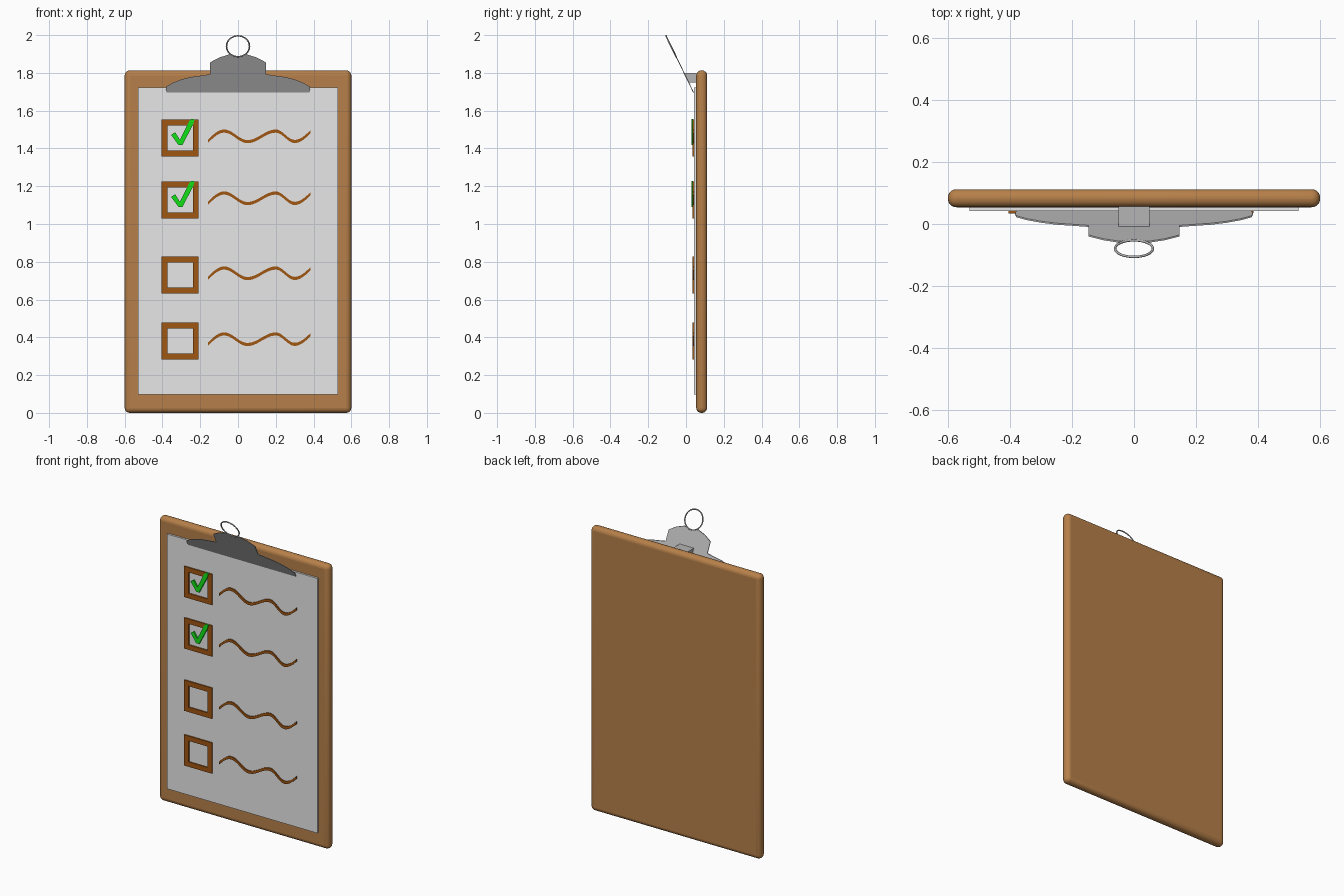
import bpy, bmesh, math

if "Cube" in bpy.data.objects:
    bpy.data.objects.remove(bpy.data.objects["Cube"])


def material(name, rgb):
    m = bpy.data.materials.new(name)
    m.diffuse_color = (*rgb, 1)
    m.use_nodes = True
    m.node_tree.nodes["Principled BSDF"].inputs["Base Color"].default_value = m.diffuse_color
    return m


WOOD = material("wood brown", (0.47, 0.215, 0.067))
PAPER = material("paper white", (0.8, 0.8, 0.8))
METAL = material("clip grey", (0.46, 0.46, 0.46))
INK = material("ink brown", (0.35, 0.092, 0.006))
GREEN = material("tick green", (0.006, 0.74, 0.008))


def prism(name, loop, front, back, mat):
    """Extrude an x-z outline between y = front(z) and y = back(z)."""
    f = front if callable(front) else (lambda z: front)
    b = back if callable(back) else (lambda z: back)
    bm = bmesh.new()
    va = [bm.verts.new((x, f(z), z)) for x, z in loop]
    vb = [bm.verts.new((x, b(z), z)) for x, z in loop]
    bm.faces.new(va)
    bm.faces.new(vb[::-1])
    n = len(loop)
    for i in range(n):
        j = (i + 1) % n
        bm.faces.new((va[j], va[i], vb[i], vb[j]))
    bmesh.ops.recalc_face_normals(bm, faces=bm.faces)
    me = bpy.data.meshes.new(name)
    bm.to_mesh(me)
    bm.free()
    me.materials.append(mat)
    ob = bpy.data.objects.new(name, me)
    bpy.context.collection.objects.link(ob)
    return ob


def rect(x0, x1, z0, z1):
    return [(x0, z0), (x1, z0), (x1, z1), (x0, z1)]


def smooth(ob, angle):
    bpy.ops.object.select_all(action='DESELECT')
    ob.select_set(True)
    bpy.context.view_layer.objects.active = ob
    bpy.ops.object.shade_smooth_by_angle(angle=math.radians(angle))


# Board with rounded edges
board = prism("board", rect(-0.6, 0.6, 0, 1.813), 0.054, 0.112, WOOD)
bev = board.modifiers.new("rounding", 'BEVEL')
bev.width = 0.027
bev.segments = 5
smooth(board, 40)
bpy.ops.object.modifier_apply(modifier=bev.name)
smooth(board, 40)

# Paper sheet
prism("paper", rect(-0.53, 0.53, 0.098, 1.722), 0.042, 0.055, PAPER)


# Tilted clip plate: its y follows a slope in z
def slope(z):
    return 0.038 - (z - 1.695) * 0.485


half = [(0.378, 1.695), (0.383, 1.71), (0.38, 1.728), (0.345, 1.748), (0.30, 1.765),
        (0.25, 1.778), (0.20, 1.785), (0.147, 1.793), (0.147, 1.856), (0.10, 1.881),
        (0.05, 1.897), (0.038, 1.896), (0.022, 1.889)]
outline = half + [(0, 1.886)] + [(-x, z) for x, z in reversed(half)]
prism("clip_plate", outline, slope, lambda z: slope(z) + 0.005, METAL)

# Bracket joining the clip to the board
prism("clip_bracket", rect(-0.05, 0.05, 1.75, 1.80), lambda z: slope(z) + 0.004, 0.056, METAL)

# Hanging ring in the plane of the clip
bpy.ops.mesh.primitive_torus_add(major_radius=0.061, minor_radius=0.004,
                                 major_segments=40, minor_segments=8,
                                 location=(0, slope(1.941) + 0.002, 1.941),
                                 rotation=(-math.radians(64.1), 0, 0))
ring = bpy.context.object
ring.name = "clip_ring"
ring.data.materials.append(METAL)
smooth(ring, 60)


# Hollow check box made as one frame
def check_box(name, x0, x1, z0, z1, w):
    bm = bmesh.new()
    layers = []
    for y in (0.034, 0.043):
        for d in (0, w):
            layers.append([bm.verts.new((x, y, z))
                           for x, z in rect(x0 + d, x1 - d, z0 + d, z1 - d)])
    fo, fi, bo, bi = layers
    for a, b in ((fo, fi), (fi, bi), (bi, bo), (bo, fo)):
        for i in range(4):
            j = (i + 1) % 4
            bm.faces.new((a[i], a[j], b[j], b[i]))
    bmesh.ops.recalc_face_normals(bm, faces=bm.faces)
    me = bpy.data.meshes.new(name)
    bm.to_mesh(me)
    bm.free()
    me.materials.append(INK)
    bpy.context.collection.objects.link(bpy.data.objects.new(name, me))


# Wavy line: cosine-eased path between peaks and troughs, tapered at the ends
def wave(dz):
    key = [(-0.16, 1.437), (-0.073, 1.492), (0.05, 1.436), (0.2, 1.492), (0.3, 1.437), (0.385, 1.489)]
    path = []
    for (xa, za), (xb, zb) in zip(key, key[1:]):
        path += [(xa + (xb - xa) * t / 10,
                  za + (zb - za) * (1 - math.cos(math.pi * t / 10)) / 2) for t in range(10)]
    path.append(key[-1])
    # ends rise straight instead of flattening out
    for i in range(10):
        s = math.sin(math.pi / 2 * i / 10)
        path[i] = (path[i][0], key[0][1] + (key[1][1] - key[0][1]) * s)
        path[-1 - i] = (path[-1 - i][0], key[5][1] + (key[4][1] - key[5][1]) * s)
    up = [(x, z - dz + 0.0085) for x, z in path]
    low = [(x, z - dz - 0.0085) for x, z in path]
    return low + up[::-1]


tick = [(-0.354, 1.471), (-0.333, 1.486), (-0.308, 1.446), (-0.258, 1.546), (-0.246, 1.556),
        (-0.23, 1.554), (-0.236, 1.53), (-0.295, 1.417), (-0.314, 1.417)]

# Four rows of the checklist, the first two ticked
for i, dz in enumerate((0, 0.328, 0.725, 1.074)):
    check_box(f"check_box_{i + 1}", -0.404, -0.208, 1.357 - dz, 1.553 - dz, 0.031)
    prism(f"wavy_line_{i + 1}", wave(dz), 0.035, 0.043, INK)
    if i < 2:
        prism(f"tick_{i + 1}", [(x, z - dz) for x, z in tick], 0.028, 0.0375, GREEN)
